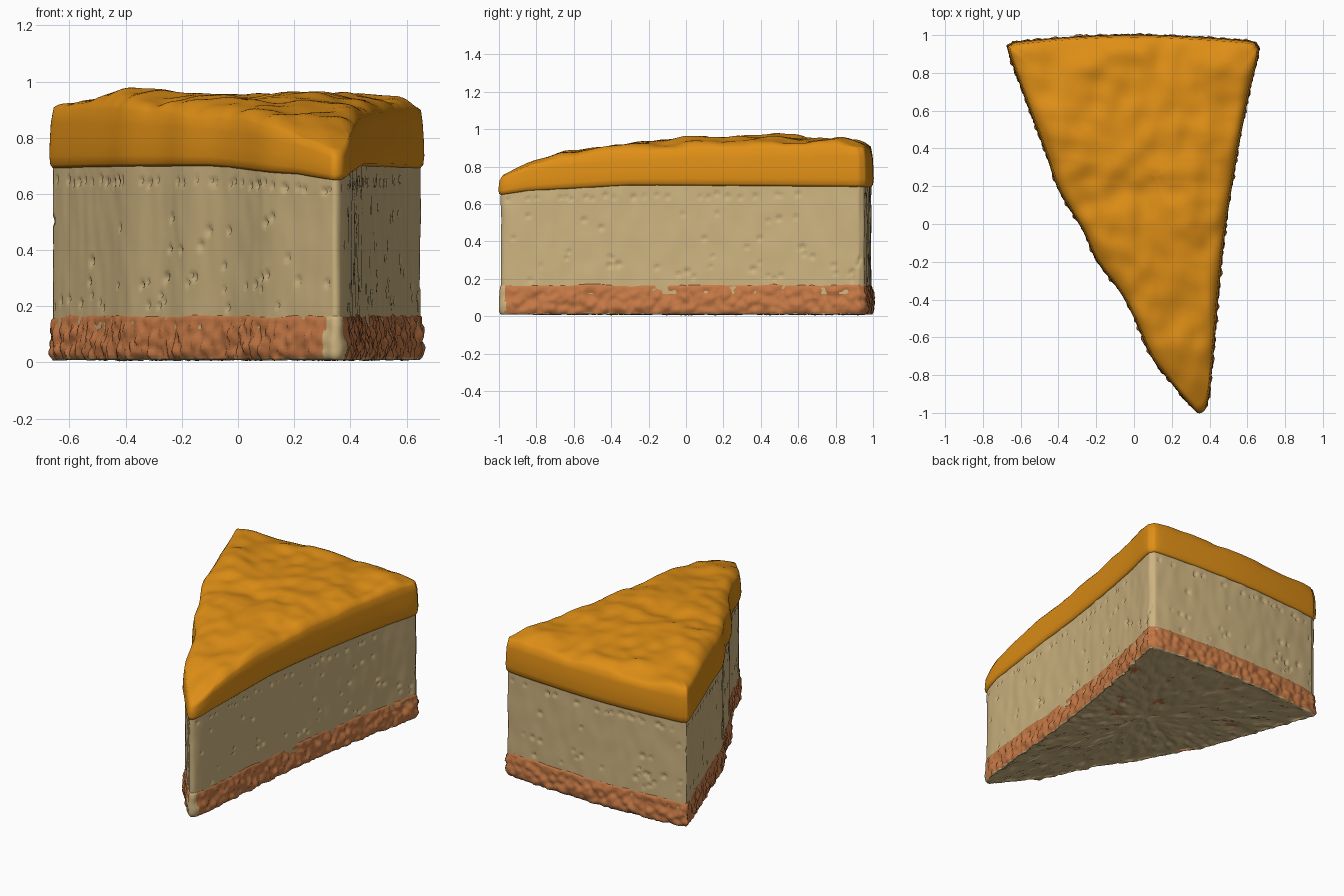
import bpy, math, random
from mathutils import Vector, noise

if "Cube" in bpy.data.objects:
    bpy.data.objects.remove(bpy.data.objects["Cube"])

random.seed(4)
N = 480                                   # points around the slice
CENTRE = Vector((0.12, 0.25))

# Plan of the slice, counter-clockwise from the back left corner
PLAN = [(-.665, .92), (-.59, .71), (-.47, .39), (-.395, .18), (-.27, -.03),
        (-.19, -.2), (-.07, -.36), (.01, -.51), (.1, -.71), (.2, -.84),
        (.31, -.97), (.35, -.998), (.385, -.95), (.41, -.77), (.465, -.16),
        (.53, .29), (.6, .66), (.655, .89), (.65, .94), (.6, .968), (.3, .99),
        (0, 1.0), (-.3, .99), (-.6, .965), (-.65, .948)]


def smooth_loop(pts, count):
    """Closed Catmull-Rom curve, evenly resampled."""
    pts = [Vector(p) for p in pts]
    n, fine = len(pts), []
    for i in range(n):
        a, b, c, d = (pts[(i + k) % n] for k in (-1, 0, 1, 2))
        for s in range(40):
            t = s / 40
            fine.append(0.5 * (2 * b + (c - a) * t + (2 * a - 5 * b + 4 * c - d) * t * t
                               + (3 * b - a - 3 * c + d) * t ** 3))
    fine.append(fine[0])
    total = sum((q - p).length for p, q in zip(fine, fine[1:]))
    out, run = [], 0.0
    for p, q in zip(fine, fine[1:]):
        seg = (q - p).length
        while len(out) < count and len(out) * total / count < run + seg:
            out.append(p.lerp(q, (len(out) * total / count - run) / seg))
        run += seg
    return out


LOOP = smooth_loop(PLAN, N)
NORMAL = []
for i in range(N):
    t = (LOOP[(i + 4) % N] - LOOP[i - 4]).normalized()
    NORMAL.append(Vector((t.y, -t.x)))


def material(name, col):
    m = bpy.data.materials.new(name)
    m.diffuse_color = (*col, 1)
    m.use_nodes = True
    m.node_tree.nodes["Principled BSDF"].inputs["Base Color"].default_value = m.diffuse_color
    return m


ORANGE = material("orange glaze", (.74, .275, .008))
CREAM = material("cream filling", (.62, .46, .22))
CRUST = material("brown crust", (.56, .19, .06))


def loft(name, rings, mats, cap=None, rule=None):
    """Skin a stack of rings; cap closes the 'first' or 'last' ring."""
    verts = [v for r in rings for v in r]
    faces = []
    for j in range(len(rings) - 1):
        for i in range(N):
            k = (i + 1) % N
            faces.append((j * N + i, j * N + k, (j + 1) * N + k, (j + 1) * N + i))
    if cap:
        ring = rings[0] if cap == "first" else rings[-1]
        start = 0 if cap == "first" else (len(rings) - 1) * N
        verts.append(sum(ring, Vector()) / N)
        for i in range(N):
            a, b = start + i, start + (i + 1) % N
            faces.append((b, a, len(verts) - 1) if cap == "first" else (a, b, len(verts) - 1))
    me = bpy.data.meshes.new(name)
    me.from_pydata(verts, [], faces)
    for m in mats:
        me.materials.append(m)
    for p in me.polygons:
        p.use_smooth = True
        if rule:
            p.material_index = rule(p)
    ob = bpy.data.objects.new(name, me)
    bpy.context.collection.objects.link(ob)
    return ob


def table(x, pairs):
    """Piecewise linear lookup."""
    for (x0, y0), (x1, y1) in zip(pairs, pairs[1:]):
        if x <= x1:
            return y0 + (y1 - y0) * max(0, (x - x0) / (x1 - x0))
    return pairs[-1][1]


def lip_z(p):
    return table(p.y, [(-1, .65), (-.85, .672), (-.3, .703), (.4, .7), (1, .695)])


def rim_z(p):
    return table(p.y, [(-1, .745), (-.85, .80), (-.6, .84), (0, .88), (1, .895)])


# Topping: rounded rim, then a wavy domed top closing on the centre
rings = []
for off, f in [(-.03, .0), (-.01, -.02), (.0, .04), (.004, .2), (.002, .5), (-.002, .8)]:
    rings.append([Vector((*(p + n * off), lip_z(p) + f * (rim_z(p) - lip_z(p))))
                  for p, n in zip(LOOP, NORMAL)])
scales = [.985, .965, .94, .91] + [.88 - .03 * k for k in range(29)]
for s in scales:
    ring = []
    for p in LOOP:
        q = CENTRE + (p - CENTRE) * s
        inner = 1 - math.exp(-(1 - s) / .06)
        dome = table(q.y, [(-1, .79), (-.85, .825), (-.65, .88), (-.3, .915),
                           (0, .945), (.4, .955), (.8, .945), (1, .925)])
        wave = (.026 * noise.noise(Vector((q.x * 4.2, q.y * 4.2, 1.5)))
                + .016 * noise.noise(Vector((q.x * 9, q.y * 9, 7))))
        z = rim_z(p) * (1 - inner) + dome * inner + wave * (.3 + .7 * inner)
        ring.append(Vector((*q, z)))
    rings.append(ring)
loft("topping", rings, [ORANGE], "last")

# Air pockets in the filling: a row under the topping plus scattered ones
pits = [(random.randrange(N), .64 + random.uniform(-.012, .008), random.uniform(.008, .014))
        for _ in range(90)]
pits += [(random.randrange(N), random.uniform(.2, .55), random.uniform(.01, .02))
         for _ in range(45)]
pits += [(random.randrange(N), random.uniform(.19, .32), random.uniform(.008, .016))
         for _ in range(70)]
STEP = 5.3 / N
ROWS = 50
dent = [[0.0] * N for _ in range(ROWS + 1)]
heights = [.12 + (.71 - .12) * j / ROWS for j in range(ROWS + 1)]
for c, z, r in pits:
    for j, h in enumerate(heights):
        for k in range(-3, 4):
            d = math.hypot(k * STEP, h - z) / r
            if d < 1.4:
                i = (c + k) % N
                dent[j][i] = max(dent[j][i], .014 * math.exp(-2 * d * d))

# Filling: upright wall with slight ripples, closed under the topping lip
rings = []
for j, h in enumerate(heights):
    ring = []
    for i, (p, n) in enumerate(zip(LOOP, NORMAL)):
        ripple = .004 * noise.noise(Vector((p.x * 14, p.y * 14, h * 7)))
        q = p + n * (ripple - .010 - dent[j][i])
        ring.append(Vector((*q, h + (lip_z(p) - .69) * max(0, (h - .5) / .21))))
    rings.append(ring)
loft("filling", rings, [CREAM])


# Crust: lumpy crumb sides over a bumpy flat underside
def crumb(v, scale):
    return .45 - noise.voronoi(v * scale)[0][0]


rings = []
for s in [.04 + .04 * k for k in range(24)]:
    ring = []
    for p in LOOP:
        q = CENTRE + (p - CENTRE) * s
        v = Vector((q.x, q.y, 0))
        ring.append(Vector((*q, max(0, .013 - .022 * crumb(v, 17)))))
    rings.append(ring)
for off, h in [(-.008, .008), (-.001, .018), (.003, .03), (.004, .042), (.004, .054),
               (.004, .066), (.003, .078), (.002, .09), (.001, .102), (0, .114),
               (-.001, .126), (-.002, .138), (-.004, .15), (-.006, .162), (-.018, .172)]:
    ring = []
    for p, n in zip(LOOP, NORMAL):
        v = Vector((p.x, p.y, h))
        rough = min(1, (.175 - h) / .05)
        rough *= min(1, (p.y + 1.02) / .12)
        q = p + n * (off + rough * (.026 * crumb(v, 19) + .012 * crumb(v, 36)))
        q.y = max(q.y, -1)
        top = .012 * noise.noise(Vector((p.x * 5, p.y * 5, 3))) * h / .17
        ring.append(Vector((*q, h + top)))
    rings.append(ring)


def crust_colour(p):
    under = p.normal.z < -.4 and p.center.z < .022
    return 1 if under or p.center.y < -.965 else 0


loft("crust", rings, [CRUST, CREAM], "first", crust_colour)
